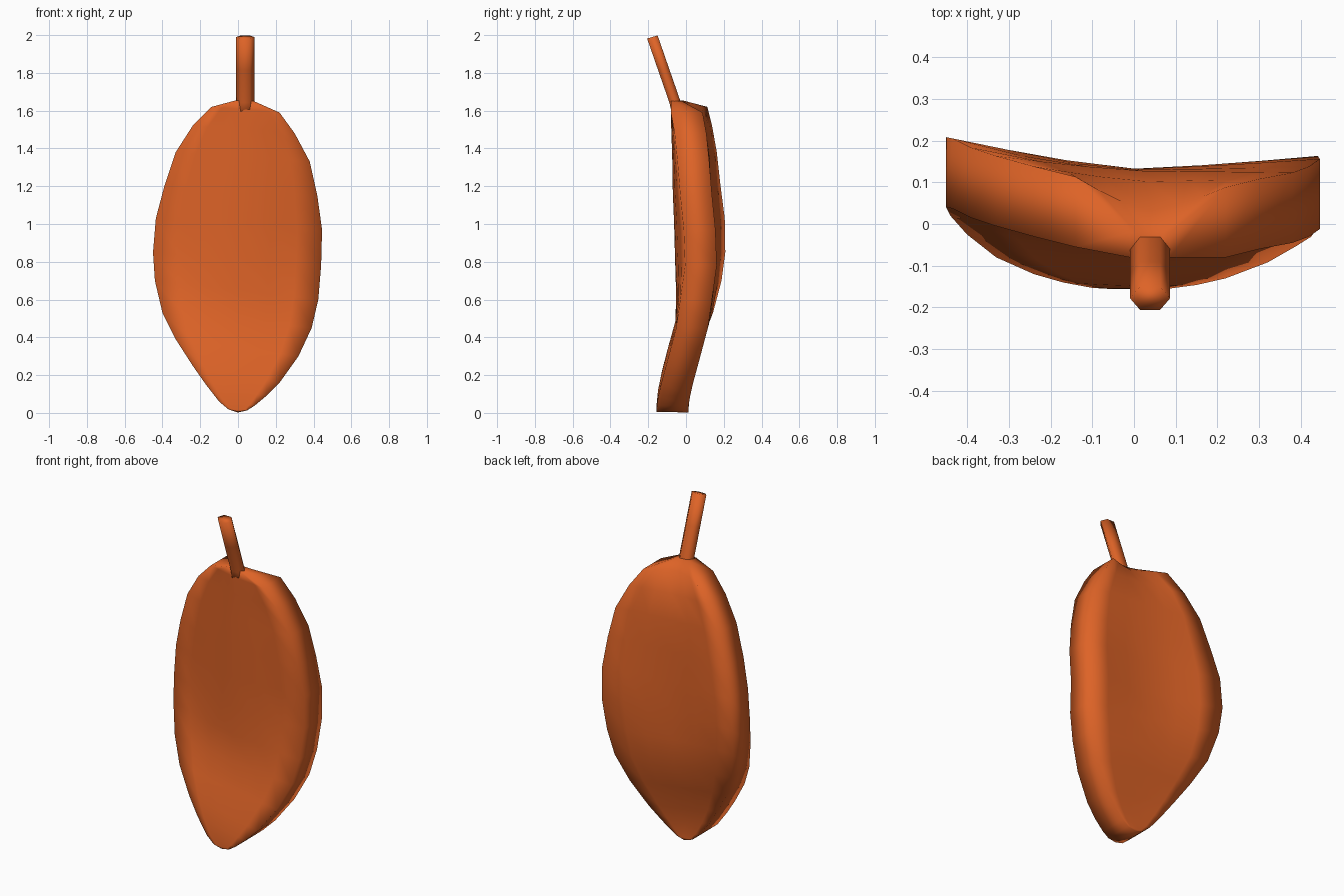
import bpy, bmesh, math
from mathutils import Vector

if "Cube" in bpy.data.objects:
    bpy.data.objects.remove(bpy.data.objects["Cube"])

orange = bpy.data.materials.new("leaf orange")
orange.diffuse_color = (0.73, 0.125, 0.02, 1)
orange.use_nodes = True
orange.node_tree.nodes["Principled BSDF"].inputs["Base Color"].default_value = orange.diffuse_color


def make_object(name, bm):
    bmesh.ops.recalc_face_normals(bm, faces=bm.faces)
    for f in bm.faces:
        f.smooth = True
    me = bpy.data.meshes.new(name)
    bm.to_mesh(me)
    bm.free()
    me.materials.append(orange)
    ob = bpy.data.objects.new(name, me)
    bpy.context.collection.objects.link(ob)
    return ob


def loft(bm, rings):
    loops = [[bm.verts.new(p) for p in r] for r in rings]
    n = len(loops[0])
    for a, b in zip(loops, loops[1:]):
        for i in range(n):
            j = (i + 1) % n
            bm.faces.new((a[i], a[j], b[j], b[i]))
    return loops


# Blade rows: left z, left x, right z, right x, front y at left / middle / right, middle thickness
ROWS = [
    (1.62, -.14, 1.59, .22, -.055, -.08, -.08, .11),
    (1.52, -.24, 1.48, .30, -.03, -.078, -.06, .18),
    (1.38, -.33, 1.33, .38, -.005, -.073, -.045, .20),
    (1.20, -.39, 1.15, .42, .015, -.07, -.03, .20),
    (1.03, -.435, .97, .445, .037, -.063, -.012, .195),
    (.85, -.45, .78, .44, .04, -.058, -.005, .19),
    (.70, -.44, .60, .425, .02, -.053, -.03, .185),
    (.53, -.40, .45, .39, -.025, -.055, -.052, .18),
    (.39, -.33, .30, .32, -.08, -.095, -.092, .175),
    (.25, -.24, .16, .22, -.12, -.13, -.13, .17),
    (.15, -.17, .09, .15, -.14, -.148, -.146, .17),
    (.06, -.10, .04, .09, -.153, -.155, -.154, .17),
    (.018, -.05, .014, .05, -.156, -.156, -.156, .17),
]
T = [-1, -.7, -.38, 0, .38, .7, 1]


def section(zl, xl, zr, xr, fl, fc, fr, thick, rim=.168):
    front, back = [], []
    for t in T:
        u = (t + 1) / 2
        x, z = xl + (xr - xl) * u, zl + (zr - zl) * u
        w = abs(t) ** 1.3
        edge = fl if t < 0 else fr
        y = fc + (edge - fc) * w
        front.append(Vector((x, y, z)))
        back.append(Vector((x, y + thick + (rim - thick) * w, z)))
    return front + back[::-1]


bm = bmesh.new()
rings = [section(1.655, -.01, 1.65, .085, -.08, -.08, -.08, .06, .06)]
rings += [section(*r) for r in ROWS]
loops = loft(bm, rings)
# close the top under the stem and the rounded bottom tip
bm.faces.new(loops[0])
last = loops[-1]
a = bm.verts.new((0, -.156, .006))
b = bm.verts.new((0, .014, .002))
n = len(T)
for i in range(n - 1):
    bm.faces.new((last[i], last[i + 1], a))
    bm.faces.new((last[n + i], last[n + i + 1], b))
bm.faces.new((last[n - 1], last[n], b, a))
bm.faces.new((last[2 * n - 1], last[0], a, b))
make_object("leaf_blade", bm)

# Stem: six-sided, leaning forward, running a little way into the blade
bm = bmesh.new()
rings = []
for z, y in ((1.56, -.04), (1.65, -.06), (1.82, -.119), (1.99, -.178)):
    ring = []
    for i in range(6):
        t = math.radians(60 * i)
        dy = .032 * math.sin(t)
        ring.append((.0385 + .048 * math.cos(t), y + dy, z + dy * .3))
    rings.append(ring)
loops = loft(bm, rings)
bm.faces.new(loops[0])
bm.faces.new(loops[-1])
make_object("leaf_stem", bm)
